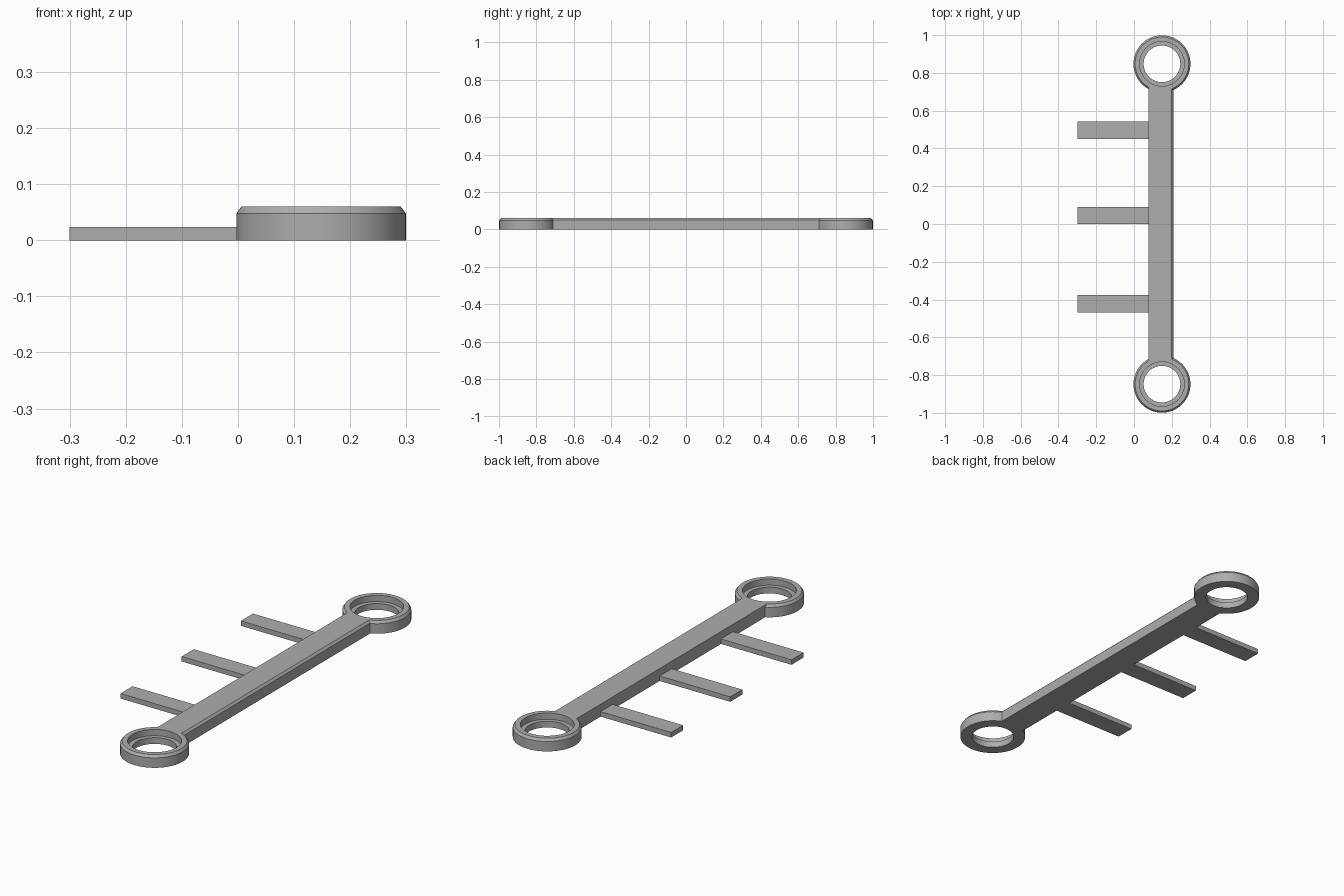
import bpy
import bmesh
from math import radians
from mathutils import Matrix

if "Cube" in bpy.data.objects:
    bpy.data.objects.remove(bpy.data.objects["Cube"], do_unlink=True)

grey = bpy.data.materials.new("plain grey")
grey.use_nodes = True
grey.diffuse_color = (0.42, 0.42, 0.42, 1)
grey.node_tree.nodes["Principled BSDF"].inputs["Base Color"].default_value = grey.diffuse_color

HEIGHT = 0.06
CHAMFER = 0.01
RING_X, RING_Y = 0.148, 0.848


def make_object(name, bm):
    bmesh.ops.recalc_face_normals(bm, faces=bm.faces)
    mesh = bpy.data.meshes.new(name)
    bm.to_mesh(mesh)
    bm.free()
    mesh.materials.append(grey)
    obj = bpy.data.objects.new(name, mesh)
    bpy.context.collection.objects.link(obj)
    return obj


def box(name, x0, x1, y0, y1, z1, chamfer_right=0):
    bm = bmesh.new()
    bmesh.ops.create_cube(bm, size=1)
    size = Matrix.Diagonal((x1 - x0, y1 - y0, z1, 1))
    place = Matrix.Translation(((x0 + x1) / 2, (y0 + y1) / 2, z1 / 2))
    bmesh.ops.transform(bm, matrix=place @ size, verts=bm.verts)
    if chamfer_right:
        edge = [e for e in bm.edges
                if all(v.co.x > x1 - 0.001 and v.co.z > z1 - 0.001 for v in e.verts)]
        bmesh.ops.bevel(bm, geom=edge, offset=chamfer_right, segments=1, affect='EDGES')
    return make_object(name, bm)


def ring(name, x, y):
    # Closed radius/height section: stepped bore inside, chamfer on the outer rim
    section = [(0.097, 0), (0.151, 0), (0.151, HEIGHT - CHAMFER - 0.002),
               (0.142, HEIGHT), (0.118, HEIGHT), (0.118, 0.03), (0.097, 0.03)]
    bm = bmesh.new()
    verts = [bm.verts.new((r, 0, z)) for r, z in section]
    edges = [bm.edges.new((a, b)) for a, b in zip(verts, verts[1:] + verts[:1])]
    bmesh.ops.spin(bm, geom=verts + edges, cent=(0, 0, 0), axis=(0, 0, 1),
                   angle=radians(360), steps=64, use_merge=True)
    bmesh.ops.remove_doubles(bm, verts=bm.verts, dist=0.0001)
    bmesh.ops.translate(bm, verts=bm.verts, vec=(x, y, 0))
    obj = make_object(name, bm)
    bpy.ops.object.select_all(action='DESELECT')
    obj.select_set(True)
    bpy.context.view_layer.objects.active = obj
    bpy.ops.object.shade_smooth_by_angle(angle=radians(30))


# Long bar, chamfered along its outer edge and ending inside the ring walls
box("bar", 0.077, 0.209, -0.729, 0.729, HEIGHT, CHAMFER)

# Eyelet at each end
ring("front_ring", RING_X, -RING_Y)
ring("back_ring", RING_X, RING_Y)

# Three thin prongs on one side
for name, y in (("front", -0.423), ("middle", 0.045), ("back", 0.496)):
    box(name + "_prong", -0.3, 0.08, y - 0.046, y + 0.046, 0.024)
